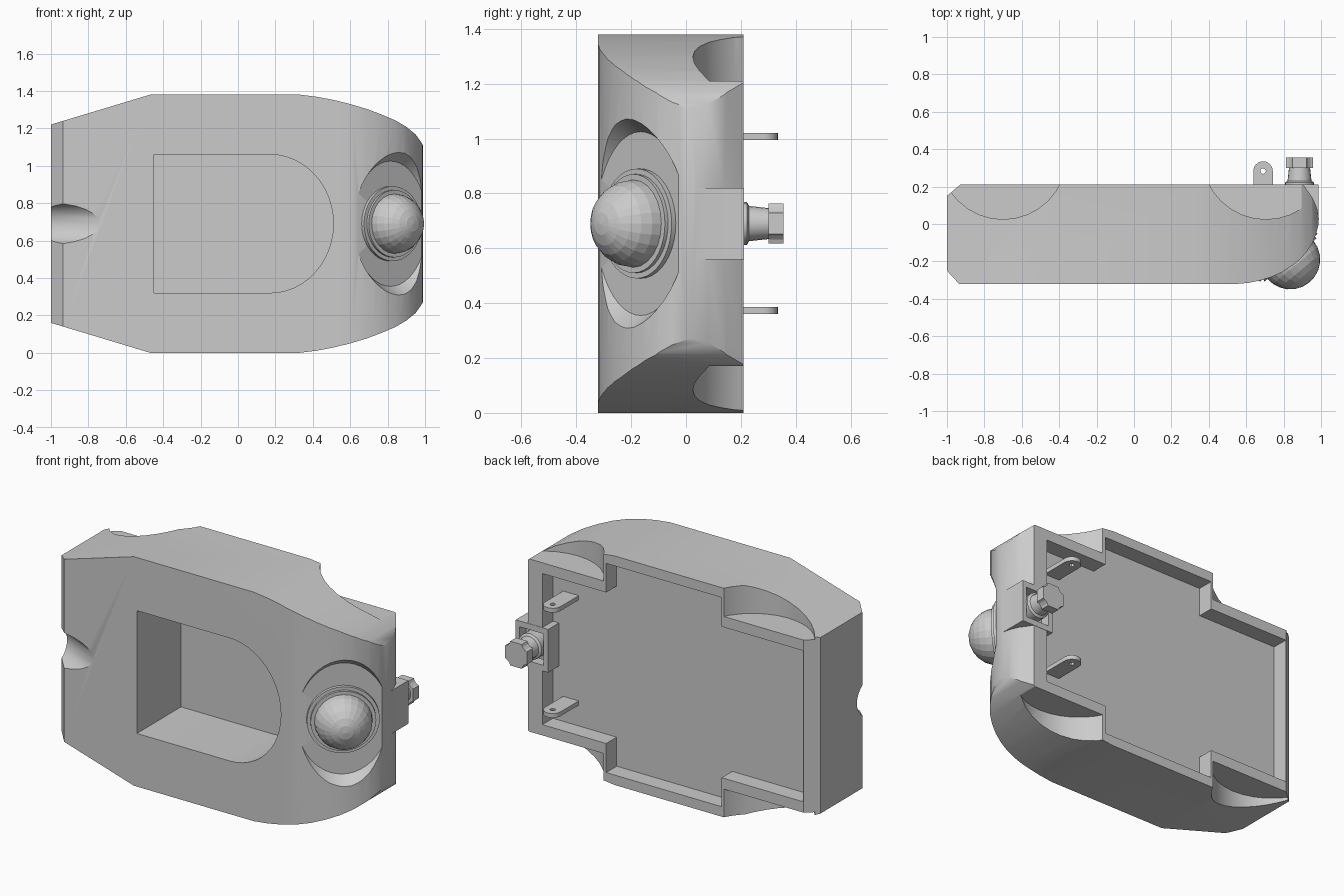
import bpy, bmesh, math
from mathutils import Matrix, Vector

if "Cube" in bpy.data.objects:
    bpy.data.objects.remove(bpy.data.objects["Cube"])

ZC = 0.69  # mirror height of the whole part


def finish(name, bm, smooth=None):
    bmesh.ops.remove_doubles(bm, verts=bm.verts, dist=1e-5)
    bmesh.ops.recalc_face_normals(bm, faces=bm.faces)
    me = bpy.data.meshes.new(name)
    bm.to_mesh(me)
    bm.free()
    ob = bpy.data.objects.new(name, me)
    bpy.context.collection.objects.link(ob)
    if smooth:
        shade(ob, smooth)
    return ob


def shade(ob, angle):
    bpy.ops.object.select_all(action='DESELECT')
    ob.select_set(True)
    bpy.context.view_layer.objects.active = ob
    bpy.ops.object.shade_smooth_by_angle(angle=math.radians(angle))


def prism(name, pts, axis, a, b, smooth=None):
    """Extrude an outline along y (points are x,z) or z (points are x,y)."""
    bm = bmesh.new()
    at = (lambda p, h: (p[0], h, p[1])) if axis == 'y' else (lambda p, h: (p[0], p[1], h))
    lo = [bm.verts.new(at(p, a)) for p in pts]
    hi = [bm.verts.new(at(p, b)) for p in pts]
    n = len(pts)
    bm.faces.new(lo)
    bm.faces.new(hi)
    for i in range(n):
        j = (i + 1) % n
        bm.faces.new((lo[i], lo[j], hi[j], hi[i]))
    return finish(name, bm, smooth)


def box(name, x0, x1, y0, y1, z0, z1):
    return prism(name, [(x0, z0), (x1, z0), (x1, z1), (x0, z1)], 'y', y0, y1)


def lathe(name, prof, mat, seg=32, sx=1, smooth=None):
    """Turn a (radius, height) profile round local z, then place it with mat."""
    bm = bmesh.new()
    rings = [[bm.verts.new(mat @ Vector((r * sx * math.cos(k * math.tau / seg),
                                         r * math.sin(k * math.tau / seg), h)))
              for k in range(seg)] for r, h in prof]
    for (r0, _), (r1, _), A, B in zip(prof, prof[1:], rings, rings[1:]):
        for k in range(seg):
            j = (k + 1) % seg
            bm.faces.new((A[k], A[j], B[j], B[k]))
    return finish(name, bm, smooth)


def frame(x, y, z, origin):
    m = Matrix((x, y, z)).transposed().to_4x4()
    m.translation = origin
    return m


def apply_bool(ob, cutter, op='DIFFERENCE'):
    m = ob.modifiers.new('cut', 'BOOLEAN')
    m.operation, m.solver, m.object = op, 'EXACT', cutter
    bpy.context.view_layer.objects.active = ob
    bpy.ops.object.modifier_apply(modifier=m.name)
    bpy.data.objects.remove(cutter)


# body: plan outline crossed with front outline
plan = [(-1, -.25), (-.935, -.32), (.55, -.32), (.61, -.315), (.67, -.303), (.73, -.285),
        (.79, -.258), (.85, -.22), (.89, -.187), (.925, -.147), (.955, -.1), (.975, -.05),
        (.987, 0), (.988, .03), (.98, .08), (.955, .14), (.905, .21), (-.93, .21), (-1, .15)]
top = [(-1.2, 1.16), (-.47, 1.38), (.33, 1.38), (.42, 1.369), (.51, 1.352), (.6, 1.33),
       (.69, 1.303), (.77, 1.273), (.84, 1.243), (.9, 1.208), (.95, 1.167), (.98, 1.125), (1.02, 1.05)]
body = prism('body_shell', plan, 'z', -.1, 1.5)
apply_bool(body, prism('outline', top + [(x, 2 * ZC - z) for x, z in reversed(top)], 'y', -.5, .5),
           'INTERSECT')

# round scoops at the four back corners
for cx in (-.70, .705):
    for z0, z1 in ((1.21, 1.6), (-.22, .17)):
        apply_bool(body, lathe('scoop', [(0, z0), (.34, z0), (.34, z1), (0, z1)],
                               Matrix.Translation((cx, .365, 0))))

# stepped shallow cavity in the back
apply_bool(body, box('cavity', -.928, .81, .11, .3, .235, 1.145))
apply_bool(body, box('cavity_wide', -.385, .385, .11, .3, .06, 1.32))

# D-shaped front window
arc = [(.17 + .34 * math.sin(a), ZC - .37 * math.cos(a))
       for a in [math.pi * k / 24 for k in range(25)]]
apply_bool(body, prism('window', [(-.45, ZC - .37)] + arc + [(-.45, ZC + .37)], 'y', -.5, .1))

# tilted round notch in the left edge
t = math.radians(25)
axis = Vector((-math.cos(t), math.sin(t), 0))
out = Vector((-math.sin(t), -math.cos(t), 0))
apply_bool(body, lathe('notch', [(0, -.4), (.11, -.4), (.11, .6), (0, .6)],
                       frame(out, axis.cross(out), axis, Vector((-.74, -.32, ZC)) + out * .11), 24))

# slanted lamp recess on the rounded front right corner
n = Vector((.64, -.77, 0)).normalized()
side = Vector((-n.y, n.x, 0))
lamp = frame(side, Vector((0, 0, 1)), n, Vector((.815, -.165, ZC)))
apply_bool(body, lathe('recess', [(0, 0), (.335, 0), (.385, .07), (.385, .4), (0, .4)], lamp, 48, .76))

# square socket block on the back right edge
apply_bool(body, box('block', .77, .987, .03, .212, .56, .82), 'UNION')
apply_bool(body, box('socket', .80, .96, .15, .3, .595, .785))
shade(body, 30)

# lamp ring and faceted dome
lathe('lamp_ring', [(0, -.02), (.2, -.02), (.2, .02), (.18, .02), (.18, .035), (0, .035)],
      lamp, 40, smooth=30)
dome = [(.16 * math.cos(a), .032 + .16 * math.sin(a)) for a in [math.pi / 2 * k / 6 for k in range(7)]]
lathe('lamp_dome', [(0, .032)] + dome, lamp, 24)

# plug with a notched head
back = frame(Vector((1, 0, 0)), Vector((0, 0, -1)), Vector((0, 1, 0)), Vector((.885, 0, ZC)))
lathe('plug_stem', [(0, .14), (.078, .14), (.078, .222), (.064, .23), (.056, .305), (0, .305)],
      back, 20, smooth=30)
head = []
for k in range(4):
    c, s = round(math.cos(k * math.pi / 2)), round(math.sin(k * math.pi / 2))
    head += [(.885 + c * x - s * z, ZC + s * x + c * z)
             for x, z in ((.073, -.038), (.073, .038), (.058, .044), (.044, .058))]
prism('plug_head', head, 'y', .30, .355)

# two pierced lugs
for z in (.373, 1.007):
    r, yc = .052, .283
    rim = [(.69 + r * math.cos(a), yc + r * math.sin(a)) for a in [math.pi * k / 12 for k in range(13)]]
    lug = prism('lug', rim + [(.69 - r, .105), (.69 + r, .105)], 'z', z - .013, z + .013)
    apply_bool(lug, lathe('hole', [(0, -.1), (.015, -.1), (.015, .1), (0, .1)],
                          Matrix.Translation((.69, yc, z)), 12))
    shade(lug, 30)
